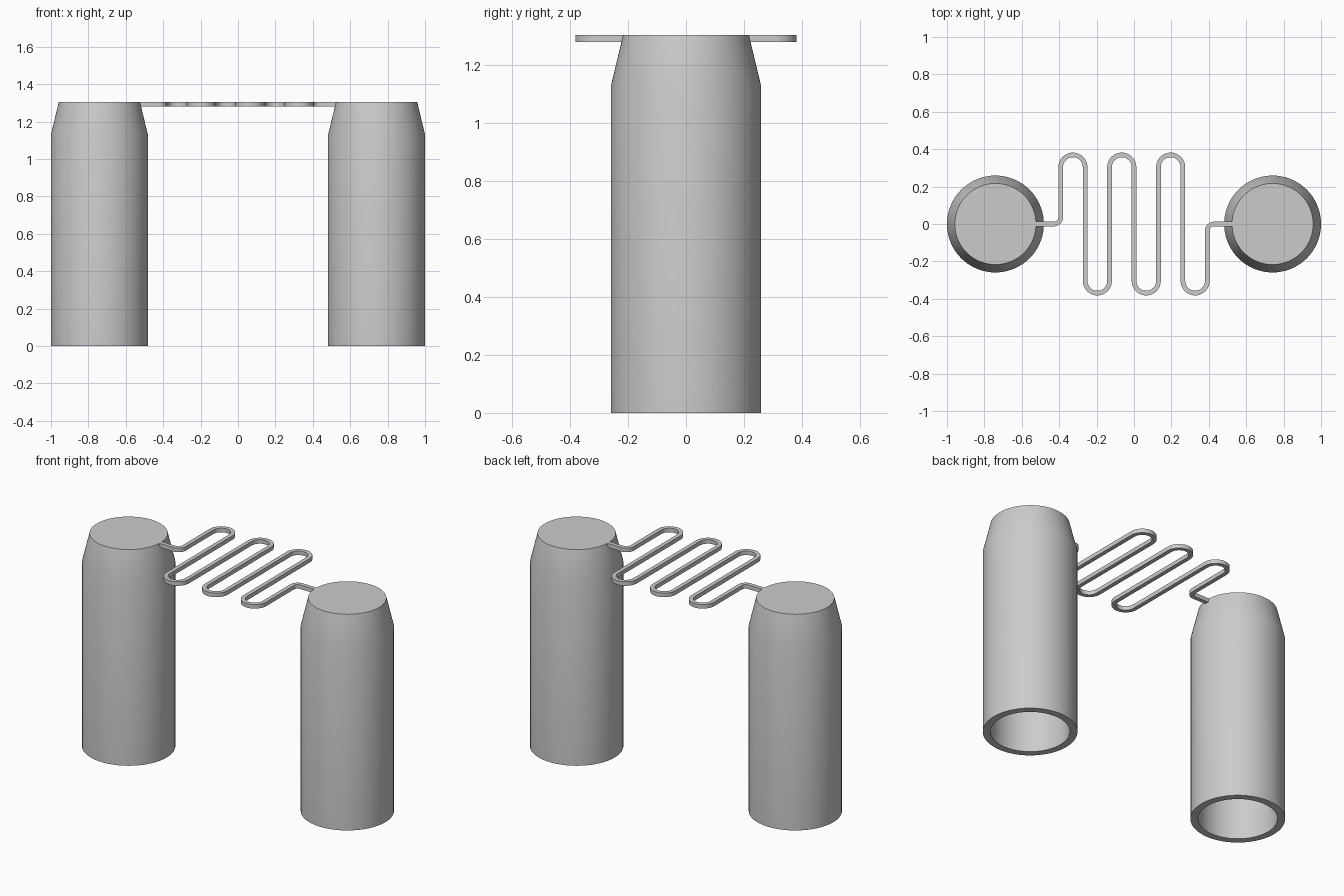
import bpy, bmesh, math
from mathutils import Vector, Matrix

cube = bpy.data.objects.get("Cube")
if cube:
    bpy.data.objects.remove(cube, do_unlink=True)

GREY = (0.6, 0.6, 0.6, 1.0)
grey = bpy.data.materials.new("plain grey")
grey.use_nodes = True
grey.diffuse_color = GREY
grey.node_tree.nodes["Principled BSDF"].inputs["Base Color"].default_value = GREY

TOP = 1.305
POST_X = 0.741


def finish(name, bm):
    """Turn the bmesh into a shaded, coloured object."""
    bmesh.ops.recalc_face_normals(bm, faces=bm.faces)
    mesh = bpy.data.meshes.new(name)
    bm.to_mesh(mesh)
    bm.free()
    mesh.materials.append(grey)
    obj = bpy.data.objects.new(name, mesh)
    bpy.context.collection.objects.link(obj)
    bpy.ops.object.select_all(action="DESELECT")
    obj.select_set(True)
    bpy.context.view_layer.objects.active = obj
    bpy.ops.object.shade_smooth_by_angle(angle=math.radians(30))
    return obj


def hollow_post(name, x, sides=72):
    """Tapered cylinder, closed on top and hollow from below."""
    profile = [(0.217, TOP - 0.045 * 4), (0.217, 0), (0.259, 0), (0.259, 1.13), (0.217, TOP)]
    profile.insert(0, (0.177, TOP - 0.045))
    bm = bmesh.new()
    rings = []
    for r, z in profile:
        rings.append([bm.verts.new((x + r * math.cos(math.tau * i / sides),
                                    r * math.sin(math.tau * i / sides), z))
                      for i in range(sides)])
    for low, high in zip(rings, rings[1:]):
        for i in range(sides):
            j = (i + 1) % sides
            bm.faces.new((low[i], low[j], high[j], high[i]))
    bm.faces.new(rings[0])
    bm.faces.new(rings[-1])
    return finish(name, bm)


def arc(cx, cy, r, start, end, steps):
    """Centreline points with their sideways directions."""
    turn = 1 if end > start else -1
    points = []
    for i in range(steps + 1):
        a = math.radians(start + (end - start) * i / steps)
        out = Vector((math.cos(a), math.sin(a), 0))
        points.append((Vector((cx, cy, 0)) + out * r, -out * turn))
    return points


def serpentine_strip(name):
    """Flat strip winding between the posts."""
    pitch, half_run, corner = 0.1307, 0.304, 0.036
    bend = pitch / 2
    first = -3 * pitch
    lead = POST_X - 0.215

    path = [(Vector((-lead, 0, 0)), Vector((0, 1, 0)))]
    path += arc(first - corner, corner, corner, -90, 0, 8)
    for i in range(6):
        cx = first + bend + i * pitch
        if i % 2 == 0:
            path += arc(cx, half_run, bend, 180, 0, 20)
        else:
            path += arc(cx, -half_run, bend, 180, 360, 20)
    path += arc(-first + corner, -corner, corner, 180, 90, 8)
    path.append((Vector((lead, 0, 0)), Vector((0, 1, 0))))

    half_width, thickness = 0.0125, 0.025
    bm = bmesh.new()
    sections = []
    for point, side in path:
        sections.append([bm.verts.new(point + side * s * half_width + Vector((0, 0, z)))
                         for s, z in ((1, TOP), (-1, TOP),
                                      (-1, TOP - thickness), (1, TOP - thickness))])
    for a, b in zip(sections, sections[1:]):
        for i in range(4):
            j = (i + 1) % 4
            bm.faces.new((a[i], a[j], b[j], b[i]))
    bm.faces.new(sections[0])
    bm.faces.new(sections[-1])
    return finish(name, bm)


hollow_post("right_post", -POST_X)
hollow_post("left_post", POST_X)
serpentine_strip("serpentine_strip")
